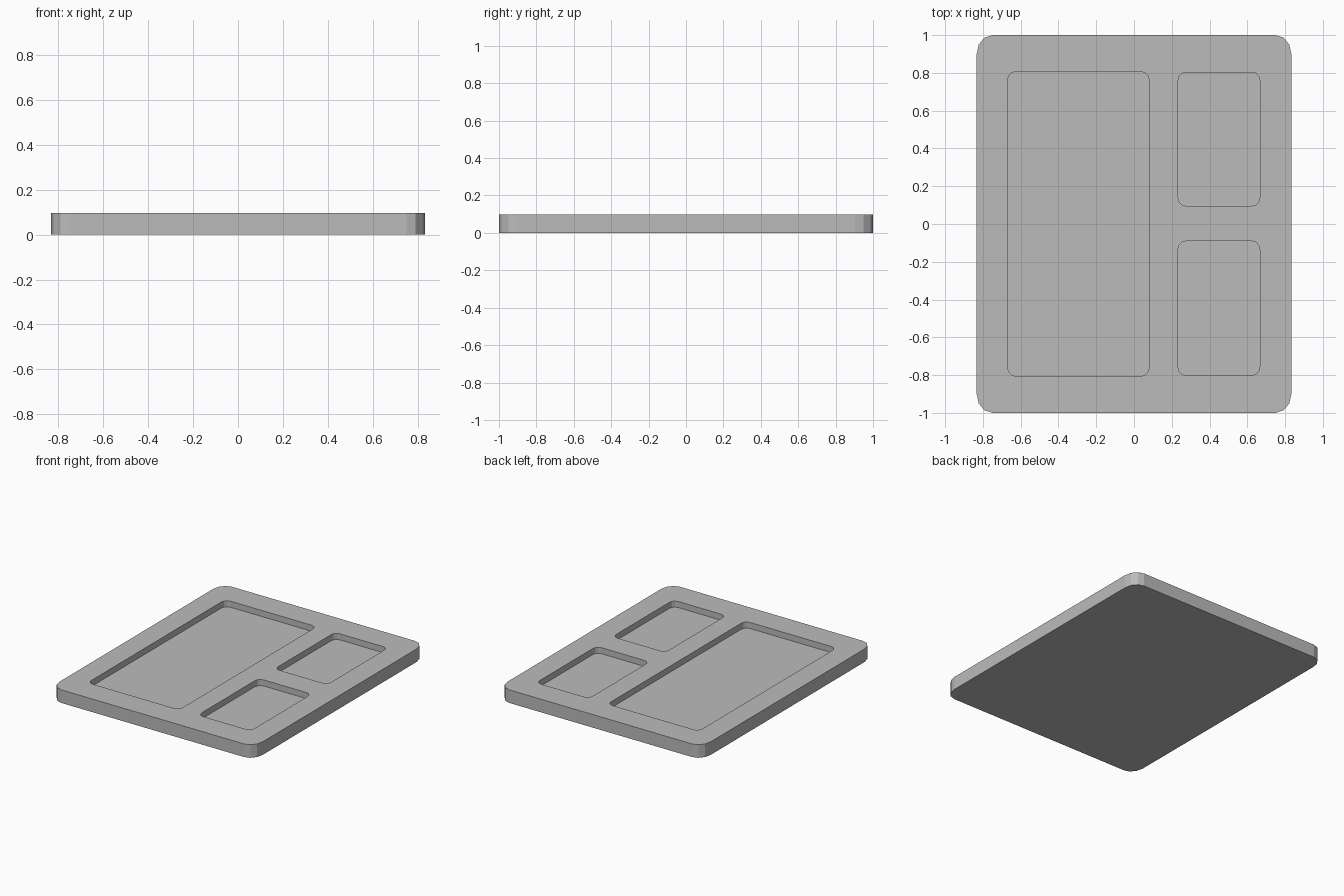
import bpy, bmesh
from math import sin, cos, pi

if "Cube" in bpy.data.objects:
    bpy.data.objects.remove(bpy.data.objects["Cube"])

H, DEPTH = 0.097, 0.045


def rounded_slab(name, x0, x1, y0, y1, z0, z1, rx, ry, seg=3):
    """Flat-faced slab with rounded vertical corners."""
    bm = bmesh.new()
    pts = []
    corners = [(x1 - rx, y1 - ry), (x0 + rx, y1 - ry), (x0 + rx, y0 + ry), (x1 - rx, y0 + ry)]
    for q, (cx, cy) in enumerate(corners):
        for i in range(seg + 1):
            a = (q + i / seg) * pi / 2
            pts.append((cx + rx * cos(a), cy + ry * sin(a), z0))
    base = bm.faces.new([bm.verts.new(p) for p in pts])
    ext = bmesh.ops.extrude_face_region(bm, geom=[base], use_keep_orig=True)
    top = [v for v in ext["geom"] if isinstance(v, bmesh.types.BMVert)]
    bmesh.ops.translate(bm, verts=top, vec=(0, 0, z1 - z0))
    bmesh.ops.recalc_face_normals(bm, faces=bm.faces)
    mesh = bpy.data.meshes.new(name)
    bm.to_mesh(mesh)
    bm.free()
    ob = bpy.data.objects.new(name, mesh)
    bpy.context.collection.objects.link(ob)
    return ob


# Tray body in a darker grey
tray = rounded_slab("tray", -0.833, 0.833, -1, 1, 0, H, 0.083, 0.1)
grey = bpy.data.materials.new("dark_grey")
grey.diffuse_color = (0.5, 0.5, 0.5, 1)
grey.use_nodes = True
grey.node_tree.nodes["Principled BSDF"].inputs["Base Color"].default_value = grey.diffuse_color
tray.data.materials.append(grey)

# Recessed compartments: one large, two small
pockets = {
    "large_pocket_cutter": (-0.669, 0.08, -0.805, 0.806),
    "back_pocket_cutter": (0.233, 0.666, 0.096, 0.803),
    "front_pocket_cutter": (0.233, 0.666, -0.801, -0.091),
}
for name, rect in pockets.items():
    cutter = rounded_slab(name, *rect, H - DEPTH, H + 0.1, 0.04, 0.045)
    cutter.data.materials.append(grey)
    cutter.hide_render = True
    cutter.hide_set(True)
    mod = tray.modifiers.new(name, 'BOOLEAN')
    mod.operation = 'DIFFERENCE'
    mod.solver = 'EXACT'
    mod.object = cutter
